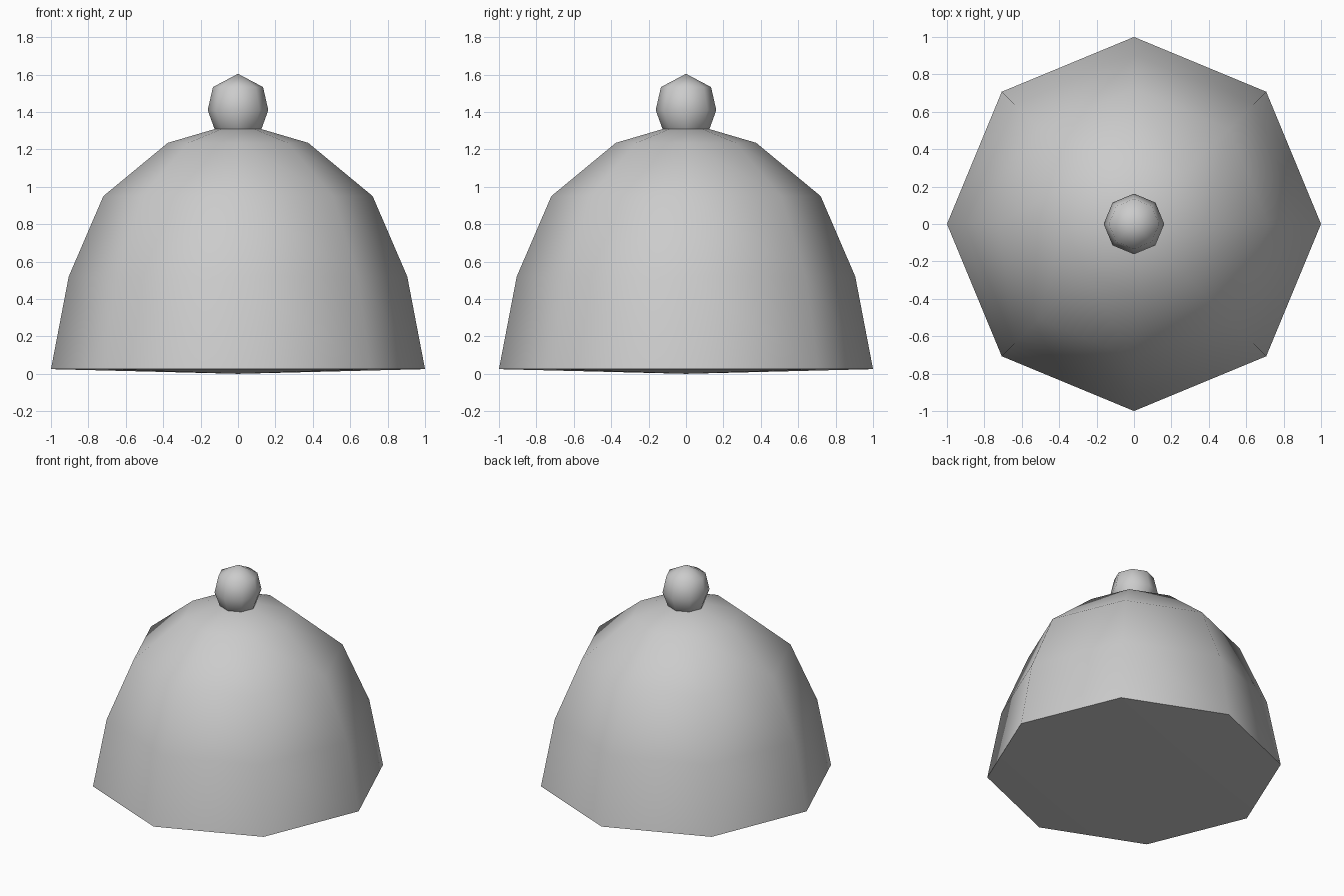
import bpy
import bmesh
from math import cos, sin, pi

cube = bpy.data.objects.get("Cube")
if cube:
    bpy.data.objects.remove(cube, do_unlink=True)

SIDES = 8

grey = bpy.data.materials.new("plain grey")
grey.use_nodes = True
colour = (0.6, 0.6, 0.6, 1)
grey.diffuse_color = colour
grey.node_tree.nodes["Principled BSDF"].inputs["Base Color"].default_value = colour


def lathe(name, profile, sharp_rings=()):
    """Turn a top-to-bottom (radius, height) profile into an octagonal solid."""
    bm = bmesh.new()
    rings = []
    for r, z in profile:
        count = SIDES if r else 1
        rings.append([bm.verts.new((r * cos(2 * pi * i / SIDES),
                                    r * sin(2 * pi * i / SIDES), z))
                      for i in range(count)])
    for upper, lower in zip(rings, rings[1:]):
        for i in range(SIDES):
            j = (i + 1) % SIDES
            corners = [upper[i % len(upper)], lower[i % len(lower)],
                       lower[j % len(lower)], upper[j % len(upper)]]
            bm.faces.new(list(dict.fromkeys(corners)))
    bmesh.ops.recalc_face_normals(bm, faces=bm.faces)
    for face in bm.faces:
        face.smooth = True
    for k in sharp_rings:
        for i in range(SIDES):
            bm.edges.get((rings[k][i], rings[k][(i + 1) % SIDES])).smooth = False
    mesh = bpy.data.meshes.new(name)
    bm.to_mesh(mesh)
    bm.free()
    mesh.materials.append(grey)
    obj = bpy.data.objects.new(name, mesh)
    bpy.context.collection.objects.link(obj)
    return obj


# Dome with a crisp lower rim and a very shallow convex underside
lathe("dome", [(0, 1.345), (0.375, 1.235), (0.72, 0.95), (0.905, 0.52),
               (1, 0.025), (0, 0)], sharp_rings=[4])

# Ball knob, its foot sunk into the dome
lathe("knob", [(0, 1.604), (0.134, 1.533), (0.162, 1.41),
               (0.115, 1.28), (0, 1.22)])
